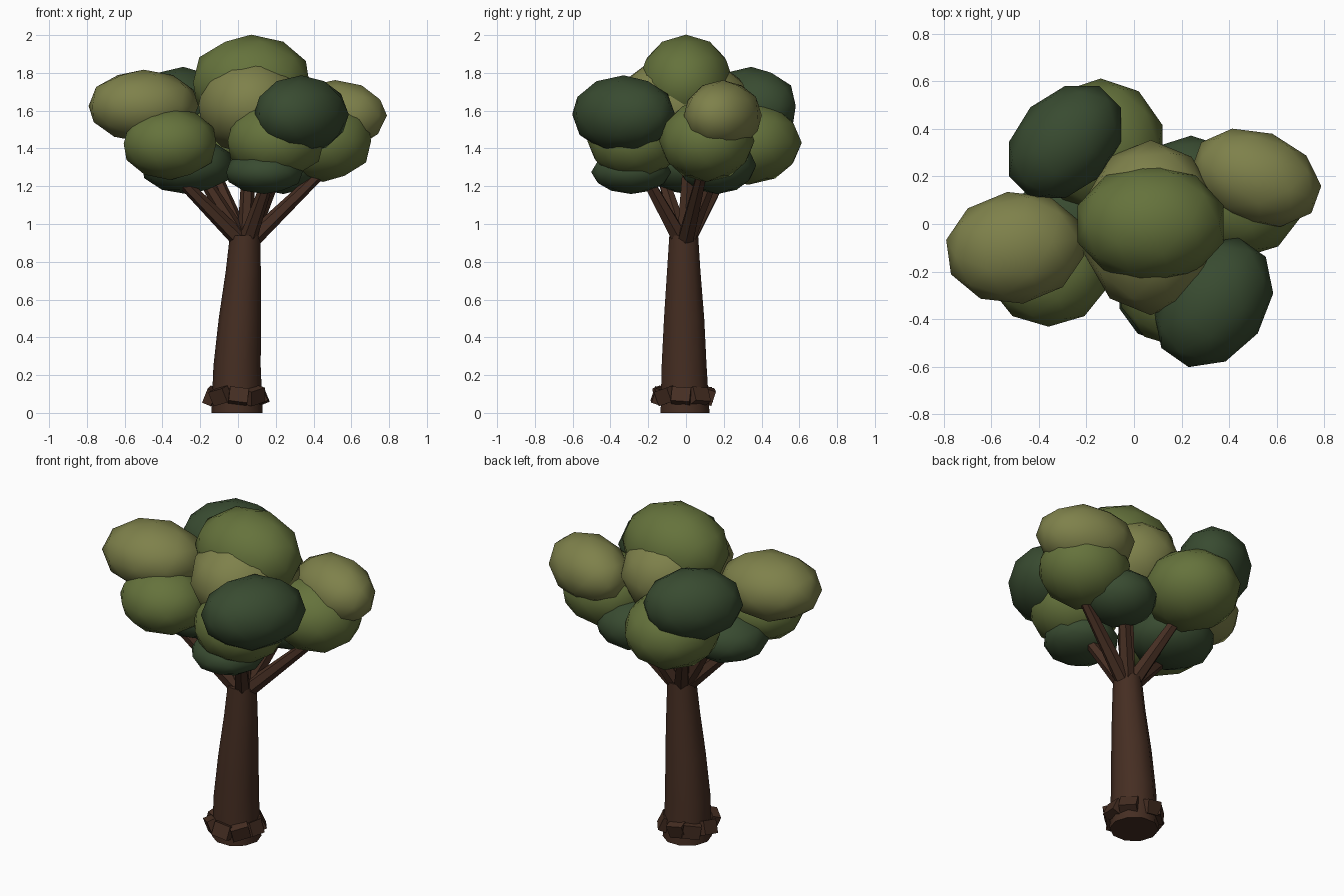
import bpy, bmesh, math, random
from mathutils import Vector, Matrix

if "Cube" in bpy.data.objects:
    bpy.data.objects.remove(bpy.data.objects["Cube"])

random.seed(4)


def material(name, rgb):
    m = bpy.data.materials.new(name)
    m.diffuse_color = (*rgb, 1)
    m.use_nodes = True
    m.node_tree.nodes["Principled BSDF"].inputs["Base Color"].default_value = m.diffuse_color
    return m


BARK = material("bark", (0.06, 0.027, 0.016))
GREEN = material("leaf_green", (0.13, 0.17, 0.045))
OLIVE = material("leaf_olive", (0.21, 0.22, 0.07))
DARK = material("leaf_dark", (0.04, 0.07, 0.03))


def finish(name, bm, mat, smooth):
    bmesh.ops.recalc_face_normals(bm, faces=bm.faces)
    for f in bm.faces:
        f.smooth = smooth
    me = bpy.data.meshes.new(name)
    bm.to_mesh(me)
    bm.free()
    me.materials.append(mat)
    ob = bpy.data.objects.new(name, me)
    bpy.context.collection.objects.link(ob)
    return ob


def tube(name, rings, sides, smooth):
    """Loft circles given as (centre, radius), turned along the end-to-end direction."""
    bm = bmesh.new()
    axis = Vector(rings[-1][0]) - Vector(rings[0][0])
    rot = Vector((0, 0, 1)).rotation_difference(axis)
    if smooth:
        rot.identity()
    loops = []
    for c, r in rings:
        loops.append([bm.verts.new(Vector(c) + rot @ Vector((
            r * math.cos(2 * math.pi * i / sides), r * math.sin(2 * math.pi * i / sides), 0)))
            for i in range(sides)])
    for a, b in zip(loops, loops[1:]):
        for i in range(sides):
            j = (i + 1) % sides
            bm.faces.new((a[i], a[j], b[j], b[i]))
    caps = [bm.faces.new(loops[0]), bm.faces.new(loops[-1])]
    if smooth:
        for cap in caps:
            for e in cap.edges:
                e.smooth = False
    return finish(name, bm, BARK, smooth)


# Trunk, leaning slightly to the right
tube("trunk", [((-0.005, -0.005, 0), 0.136), ((-0.005, -0.01, 0.25), 0.125),
               ((0.01, -0.01, 0.5), 0.112), ((0.028, -0.012, 0.75), 0.093),
               ((0.037, -0.012, 0.94), 0.08)], 10, True)

# Branches fanning from the trunk top into the foliage
tips = [(-0.40, -0.15, 1.33), (-0.17, 0.26, 1.38), (0.06, 0.02, 1.5),
        (0.20, -0.27, 1.35), (0.50, 0.10, 1.33), (0.25, 0.20, 1.38), (-0.25, 0.02, 1.35)]
for i, tip in enumerate(tips):
    base = Vector((0.04, -0.01, 0.93))
    d = Vector(tip) - base
    base += Vector((d.x, d.y, 0)) * 0.1
    tube(f"branch_{i + 1}", [(base, 0.046), (tip, 0.026)], 6, False)

# Chunky bark blocks around the foot of the trunk
for i in range(8):
    a = 2 * math.pi * i / 8 + random.uniform(-0.15, 0.15)
    bm = bmesh.new()
    bmesh.ops.create_cube(bm, size=1, matrix=Matrix.Translation(
        (0.135 * math.cos(a) - 0.01, 0.135 * math.sin(a) - 0.015, 0.09))
        @ Matrix.Rotation(a, 4, 'Z')
        @ Matrix.Rotation(random.uniform(-0.5, 0.5), 4, 'Y')
        @ Matrix.Rotation(random.uniform(-0.35, 0.35), 4, 'X')
        @ Matrix.Diagonal((0.05, 0.10, 0.08, 1)))
    finish(f"root_block_{i + 1}", bm, BARK, False)

# Foliage: name, centre, radii, turn about z in degrees, colour
clumps = [
    ("crown_top", (0.07, 0.0, 1.75), (0.32, 0.25, 0.25), 0, GREEN),
    ("crown_core", (0.07, -0.015, 1.63), (0.29, 0.365, 0.26), 0, OLIVE),
    ("left_upper", (-0.50, -0.10, 1.625), (0.295, 0.235, 0.19), 8, OLIVE),
    ("left_lower", (-0.36, -0.20, 1.425), (0.255, 0.23, 0.19), 0, GREEN),
    ("front_upper", (0.335, -0.33, 1.58), (0.295, 0.225, 0.205), 55, DARK),
    ("front_lower", (0.20, -0.27, 1.44), (0.265, 0.25, 0.205), 0, GREEN),
    ("right_upper", (0.515, 0.195, 1.575), (0.28, 0.195, 0.185), -20, OLIVE),
    ("right_lower", (0.45, 0.11, 1.44), (0.265, 0.25, 0.215), 0, GREEN),
    ("back_upper", (-0.29, 0.345, 1.625), (0.28, 0.205, 0.205), 45, DARK),
    ("back_lower", (-0.14, 0.33, 1.43), (0.27, 0.28, 0.22), 0, GREEN),
    ("under_left", (-0.27, 0.0, 1.31), (0.25, 0.23, 0.15), 0, DARK),
    ("under_front", (0.14, -0.29, 1.275), (0.21, 0.21, 0.115), 0, DARK),
    ("under_right", (0.24, 0.165, 1.31), (0.21, 0.205, 0.15), 0, DARK),
]
for name, c, r, turn, mat in clumps:
    bm = bmesh.new()
    bmesh.ops.create_icosphere(bm, subdivisions=2, radius=1.01, matrix=Matrix.Translation(c)
                               @ Matrix.Rotation(math.radians(turn), 4, 'Z')
                               @ Matrix.Diagonal((*r, 1)))
    finish("foliage_" + name, bm, mat, True)
